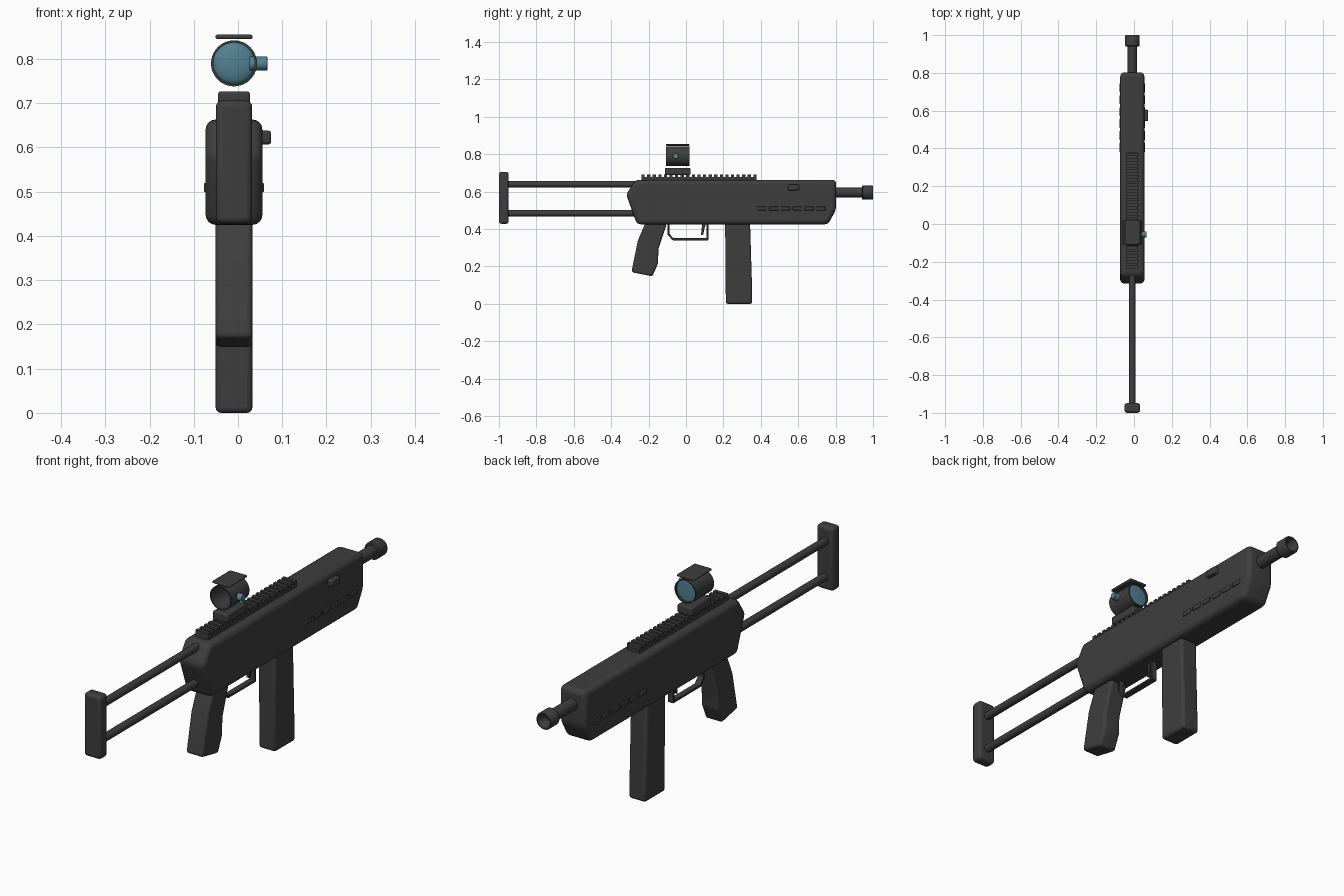
import bpy, bmesh, math
from mathutils import Vector

if "Cube" in bpy.data.objects:
    bpy.data.objects.remove(bpy.data.objects["Cube"])

CX = -0.009  # centre plane of the gun


def material(name, rgb):
    m = bpy.data.materials.new(name)
    m.diffuse_color = (*rgb, 1)
    m.use_nodes = True
    m.node_tree.nodes["Principled BSDF"].inputs["Base Color"].default_value = m.diffuse_color
    return m


GREY = material("dark_grey", (0.048, 0.048, 0.048))
TEAL = material("teal_glass", (0.085, 0.22, 0.29))


def finish(name, bm, mat=GREY, bevel=0, segments=3):
    bmesh.ops.recalc_face_normals(bm, faces=bm.faces)
    me = bpy.data.meshes.new(name)
    bm.to_mesh(me)
    bm.free()
    me.materials.append(mat)
    ob = bpy.data.objects.new(name, me)
    bpy.context.collection.objects.link(ob)
    bpy.ops.object.select_all(action='DESELECT')
    ob.select_set(True)
    bpy.context.view_layer.objects.active = ob
    if bevel:
        b = ob.modifiers.new("bevel", 'BEVEL')
        b.width, b.segments, b.limit_method = bevel, segments, 'ANGLE'
        b.angle_limit = math.radians(20)
    bpy.ops.object.shade_smooth_by_angle(angle=math.radians(35))
    return ob


def add_box(bm, x, y, z):
    """Box from (min, max) ranges."""
    vs = bmesh.ops.create_cube(bm, size=1)['verts']
    for v in vs:
        v.co = Vector([(a + b) / 2 + c * (b - a) for c, (a, b) in zip(v.co, (x, y, z))])


def box(name, x, y, z, mat=GREY, bevel=0, segments=2):
    bm = bmesh.new()
    add_box(bm, x, y, z)
    return finish(name, bm, mat, bevel, segments)


def slab(name, pts, half, bevel=0, segments=3):
    """Side profile of (y, z) points extruded across x."""
    bm = bmesh.new()
    f = bm.faces.new([bm.verts.new((CX - half, y, z)) for y, z in pts])
    new = bmesh.ops.extrude_face_region(bm, geom=[f])['geom']
    bmesh.ops.translate(bm, vec=(2 * half, 0, 0),
                        verts=[g for g in new if isinstance(g, bmesh.types.BMVert)])
    return finish(name, bm, GREY, bevel, segments)


def lathe(name, prof, centre, axis='Y', mat=GREY, n=32):
    """Turn (radius, distance) points round the y or x axis."""
    bm = bmesh.new()
    rings = []
    for r, d in prof:
        ring = []
        for i in range(n):
            a = 2 * math.pi * i / n
            u, w = r * math.cos(a), r * math.sin(a)
            off = (u, d, w) if axis == 'Y' else (d, u, w)
            ring.append(bm.verts.new(Vector(centre) + Vector(off)))
        rings.append(ring)
    for a, b in zip(rings, rings[1:]):
        for i in range(n):
            j = (i + 1) % n
            bm.faces.new((a[i], a[j], b[j], b[i]))
    bmesh.ops.remove_doubles(bm, verts=bm.verts, dist=1e-6)
    return finish(name, bm, mat)


# Receiver body
slab("receiver", [(-0.27, 0.663), (0.803, 0.663), (0.803, 0.505), (0.76, 0.425),
                  (-0.262, 0.425), (-0.32, 0.585)], 0.064, 0.022, 4)

# Grip and magazine
slab("grip", [(-0.21, 0.45), (-0.107, 0.44), (-0.107, 0.415), (-0.147, 0.295), (-0.15, 0.215),
              (-0.18, 0.147), (-0.292, 0.17), (-0.257, 0.34)], 0.0415, 0.011)
slab("magazine", [(0.209, 0.45), (0.342, 0.45), (0.354, 0.06), (0.354, 0.0),
                  (0.213, 0.0)], 0.0415, 0.012)

# Trigger guard: outer path and inner path joined as a strip
outer = [(-0.099, 0.435), (-0.099, 0.37), (-0.072, 0.34), (0.12, 0.34), (0.12, 0.435)]
inner = [(0.109, 0.435), (0.109, 0.351), (-0.067, 0.351), (-0.088, 0.374), (-0.088, 0.435)]
slab("trigger_guard", outer + inner, 0.014, 0.002, 1)
slab("trigger", [(0.085, 0.435), (0.108, 0.435), (0.098, 0.40), (0.092, 0.37),
                 (0.08, 0.368), (0.084, 0.40)], 0.008, 0.002, 1)

# Barrel and hollow muzzle
lathe("barrel", [(0, 0.75), (0.026, 0.75), (0.026, 0.95), (0, 0.95)], (CX, 0, 0.595))
lathe("muzzle", [(0, 0.94), (0.034, 0.94), (0.038, 0.945), (0.038, 0.995), (0.035, 1.0),
                 (0.03, 1.0), (0.014, 0.96), (0, 0.96)], (CX, 0, 0.595))

# Stock rods and butt plate
for label, z in (("upper", 0.64), ("lower", 0.485)):
    lathe(label + "_stock_rod", [(0, -0.97), (0.017, -0.97), (0.017, -0.27), (0, -0.27)],
          (CX, 0, z), n=24)
box("butt_plate", (CX - 0.041, CX + 0.041), (-1.0, -0.948), (0.428, 0.706), bevel=0.014, segments=4)

# Top rail with teeth
bm = bmesh.new()
add_box(bm, (CX - 0.03, CX + 0.03), (-0.238, 0.378), (0.655, 0.677))
TEETH = 21
for i in range(TEETH):
    y = -0.238 + i * 0.0299
    add_box(bm, (CX - 0.032, CX + 0.032), (y, y + 0.017), (0.676, 0.692))
finish("top_rail", bm)

# Sight mount, tube, cover, lens and knob
box("sight_mount", (CX - 0.036, CX + 0.036), (-0.113, 0.024), (0.69, 0.727), bevel=0.006)
lathe("sight_tube", [(0.047, -0.108), (0.052, -0.108), (0.052, 0.018), (0.047, 0.018),
                     (0.047, -0.108)], (CX, 0, 0.79), n=40)
box("sight_cover", (CX - 0.042, CX + 0.042), (-0.108, 0.018), (0.845, 0.855), bevel=0.004)
lens = [(0.0475 * math.sin(a), 0.008 - 0.016 * math.cos(a))
        for a in [k * math.pi / 12 for k in range(7)]]
lathe("sight_lens", lens + [(0, 0.012)], (CX, 0, 0.79), mat=TEAL, n=40)
lathe("sight_knob", [(0, 0.035), (0.016, 0.035), (0.016, 0.074), (0.014, 0.076), (0, 0.076)],
      (CX, -0.055, 0.79), 'X', TEAL, 24)

# Raised grip bars on both sides of the hand guard
for side, label in ((1, "right"), (-1, "left")):
    bm = bmesh.new()
    x = CX + side * 0.064
    for i in range(6):
        y = 0.405 + i * 0.0632
        add_box(bm, (x - 0.004, x + 0.004), (y - 0.024, y + 0.024), (0.499, 0.52))
    finish(label + "_side_bars", bm, bevel=0.003, segments=2)

# Bolt handle
box("bolt_handle", (0.03, 0.075), (0.545, 0.605), (0.607, 0.638), bevel=0.006)
